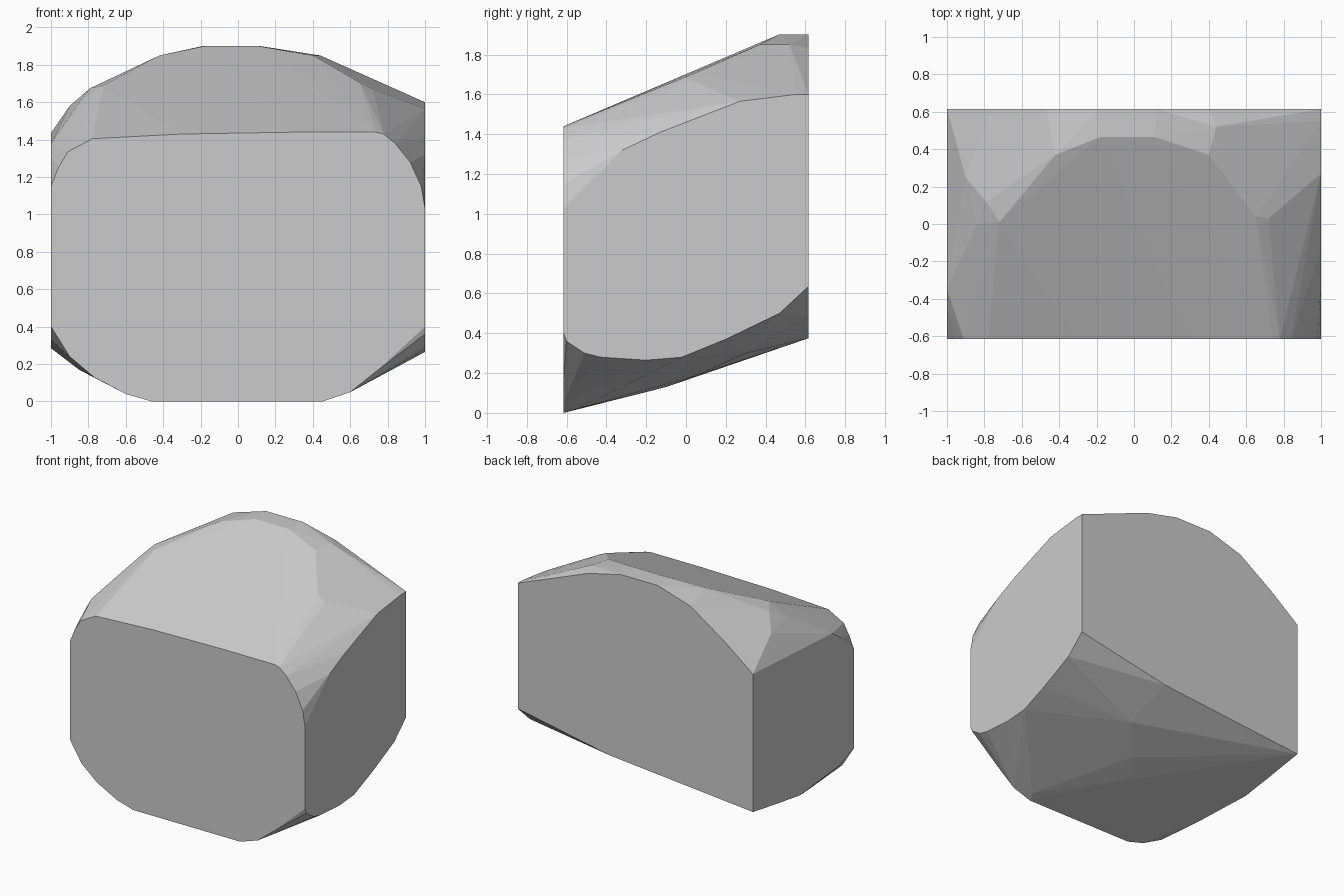
import bpy, bmesh

HX, HY = 1.0, 0.615   # half width and half depth of the four flat cut sides

# Outlines of the flat cut sides: (x, z) for front/back, (y, z) for left/right
front = [(-1, .40), (-.90, .24), (-.77, .13), (-.60, .04), (-.46, 0), (.45, 0),
         (.60, .05), (.75, .17), (1, .40), (1, 1.03), (.98, 1.15), (.92, 1.28),
         (.84, 1.38), (.78, 1.43), (.74, 1.44), (.30, 1.44), (-.30, 1.43),
         (-.78, 1.405), (-.91, 1.335), (-.96, 1.25), (-1, 1.15)]
back = [(-1, .375), (.22, .485), (1, .635), (1, 1.6), (.40, 1.835), (.12, 1.9),
        (-.19, 1.9), (-.47, 1.815), (-.76, 1.62), (-1, 1.435)]
right = [(-.60, .36), (-.51, .30), (-.43, .28), (-.20, .265), (-.02, .28),
         (.20, .37), (.47, .50), (.55, 1.6), (.27, 1.565), (-.13, 1.41), (-.32, 1.32)]
left = [(-.42, .33), (.04, .285), (.31, .325), (-.35, 1.38), (-.45, 1.31)]

# Crown of the sloping roof and knuckles of the worn underside
crown = [(-.72, .01, 1.69), (-.42, .37, 1.85), (-.18, .465, 1.9), (.11, .465, 1.9),
         (.40, .37, 1.85), (.44, .52, 1.85), (.65, .04, 1.705), (.72, .03, 1.67),
         (-.79, .12, 1.675), (-.84, .0, 1.61), (-.90, .25, 1.58)]
underside = [(.28, .30, .30), (.08, .06, .19), (-.05, -.10, .13),
             (.48, -.55, .02), (-.85, -.30, .17)]

points = [(x, -HY, z) for x, z in front] + [(x, HY, z) for x, z in back]
points += [(HX, y, z) for y, z in right] + [(-HX, y, z) for y, z in left]
points += crown + underside

# Boulder: wrap all outlines in one faceted convex skin
bm = bmesh.new()
for p in points:
    bm.verts.new(p)
bmesh.ops.convex_hull(bm, input=bm.verts[:])
loose = [v for v in bm.verts if not v.link_faces]
bmesh.ops.delete(bm, geom=loose, context='VERTS')
bmesh.ops.dissolve_limit(bm, angle_limit=0.01, verts=bm.verts[:], edges=bm.edges[:])
bmesh.ops.recalc_face_normals(bm, faces=bm.faces[:])

mesh = bpy.data.meshes.new("cut_boulder")
bm.to_mesh(mesh)
bm.free()
boulder = bpy.data.objects.new("cut_boulder", mesh)
bpy.context.collection.objects.link(boulder)
